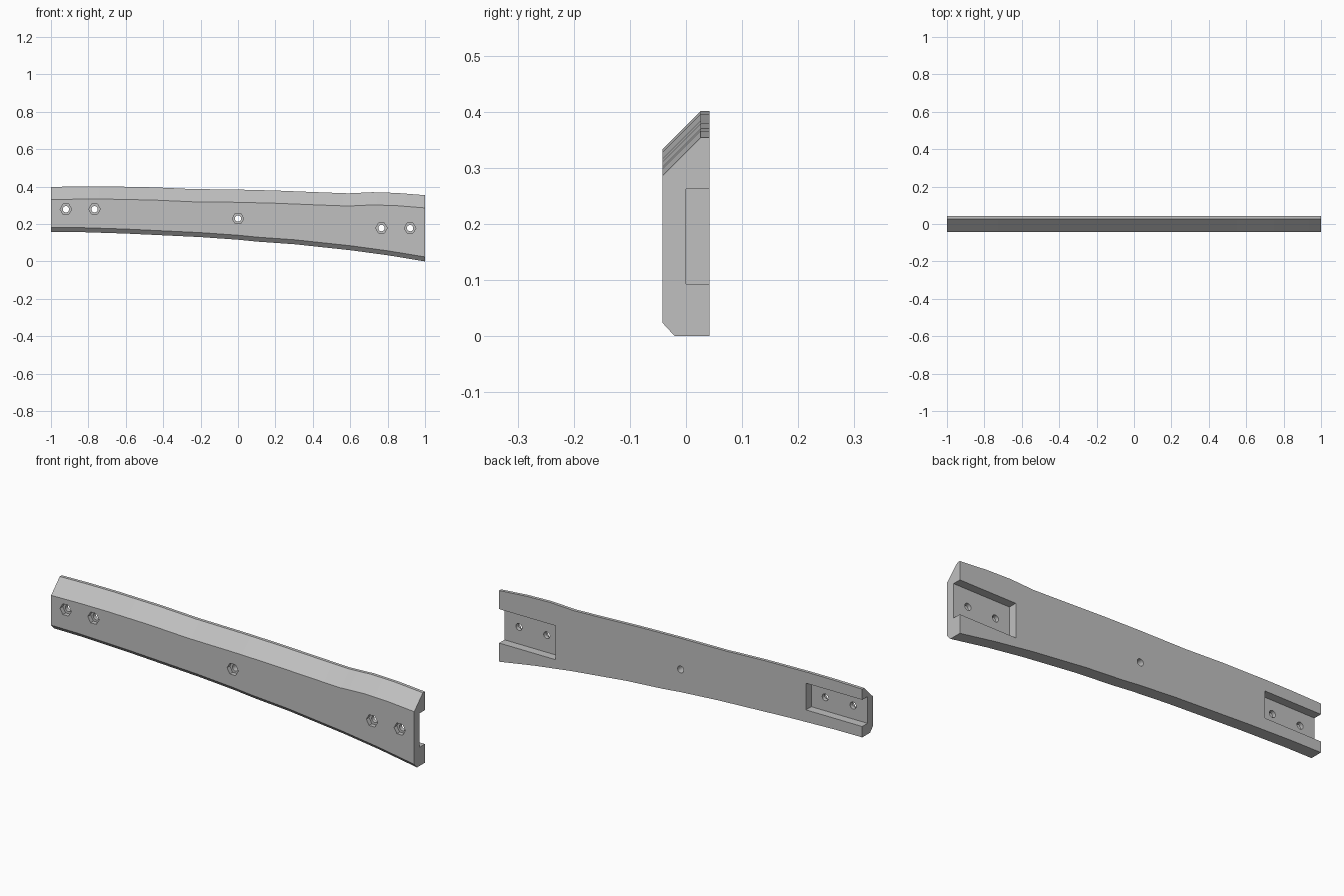
import bpy, bmesh
from mathutils import Matrix
from math import pi

cube = bpy.data.objects.get("Cube")
if cube:
    bpy.data.objects.remove(cube, do_unlink=True)

grey = bpy.data.materials.new("plain_grey")
grey.use_nodes = True
colour = (0.53, 0.53, 0.53, 1)
grey.diffuse_color = colour
grey.node_tree.nodes["Principled BSDF"].inputs["Base Color"].default_value = colour

HALF = 0.042  # half thickness of the bar


def new_object(name, bm):
    bmesh.ops.recalc_face_normals(bm, faces=bm.faces)
    mesh = bpy.data.meshes.new(name)
    bm.to_mesh(mesh)
    bm.free()
    mesh.materials.append(grey)
    obj = bpy.data.objects.new(name, mesh)
    bpy.context.collection.objects.link(obj)
    return obj


def interpolate(points, x):
    for (x0, z0), (x1, z1) in zip(points, points[1:]):
        if x <= x1:
            return z0 + (z1 - z0) * (x - x0) / (x1 - x0)
    return points[-1][1]


# Upper and lower edge curves of the bar
upper = [(-1, .398), (-.85, .401), (-.7, .401), (-.45, .396), (-.25, .387), (0, .384),
         (.2, .379), (.45, .369), (.59, .364), (.72, .37), (.85, .366), (1, .354)]
lower = [(-1, .158), (-.85, .157), (-.6, .149), (-.2, .13), (0, .116), (.1, .106),
         (.3, .092), (.6, .06), (.8, .033), (1, 0)]

# Bar: chamfered section lofted along x
bm = bmesh.new()
rings = []
for x in sorted({p[0] for p in upper + lower}):
    top, bottom = interpolate(upper, x), interpolate(lower, x)
    section = [(-HALF, bottom + .024), (-.02, bottom), (HALF, bottom),
               (HALF, top), (.026, top), (-HALF, top - .068)]
    rings.append([bm.verts.new((x, y, z)) for y, z in section])
for a, b in zip(rings, rings[1:]):
    for i in range(len(a)):
        j = (i + 1) % len(a)
        bm.faces.new((a[i], a[j], b[j], b[i]))
bm.faces.new(rings[0])
bm.faces.new(rings[-1])
bar = new_object("curved_bar", bm)


def cut(cutter):
    cutter.hide_render = True
    mod = bar.modifiers.new("cut", "BOOLEAN")
    mod.object, mod.operation, mod.solver = cutter, "DIFFERENCE", "EXACT"
    bpy.context.view_layer.objects.active = bar
    bpy.ops.object.modifier_apply(modifier=mod.name)
    bpy.data.objects.remove(cutter, do_unlink=True)


def cut_box(x, z0, z1, length):
    bm = bmesh.new()
    matrix = (Matrix.Translation((x, .1, (z0 + z1) / 2))
              @ Matrix.Diagonal((length, .2, z1 - z0, 1)))
    bmesh.ops.create_cube(bm, size=1, matrix=matrix)
    cut(new_object("pocket_cutter", bm))


def cut_prism(x, z, radius, sides, y0, y1, turn=0):
    bm = bmesh.new()
    matrix = (Matrix.Translation((x, (y0 + y1) / 2, z)) @ Matrix.Rotation(pi / 2, 4, "X")
              @ Matrix.Rotation(turn, 4, "Z"))
    bmesh.ops.create_cone(bm, cap_ends=True, segments=sides, radius1=radius,
                          radius2=radius, depth=y1 - y0, matrix=matrix)
    cut(new_object("hole_cutter", bm))


# Open-ended pockets in the back
cut_box(1, .093, .262, .62)
cut_box(-1, .212, .345, .62)

# Bolt holes with hexagonal nut recesses in the front
for x, z in [(-.92, .279), (-.767, .279), (0, .229), (.767, .178), (.92, .178)]:
    cut_prism(x, z, .031, 6, -.1, -.02, pi / 2)
    cut_prism(x, z, .017, 20, -.1, .1)

bpy.ops.object.select_all(action="DESELECT")
bar.select_set(True)
bpy.context.view_layer.objects.active = bar
bpy.ops.object.shade_smooth_by_angle(angle=pi / 7)
